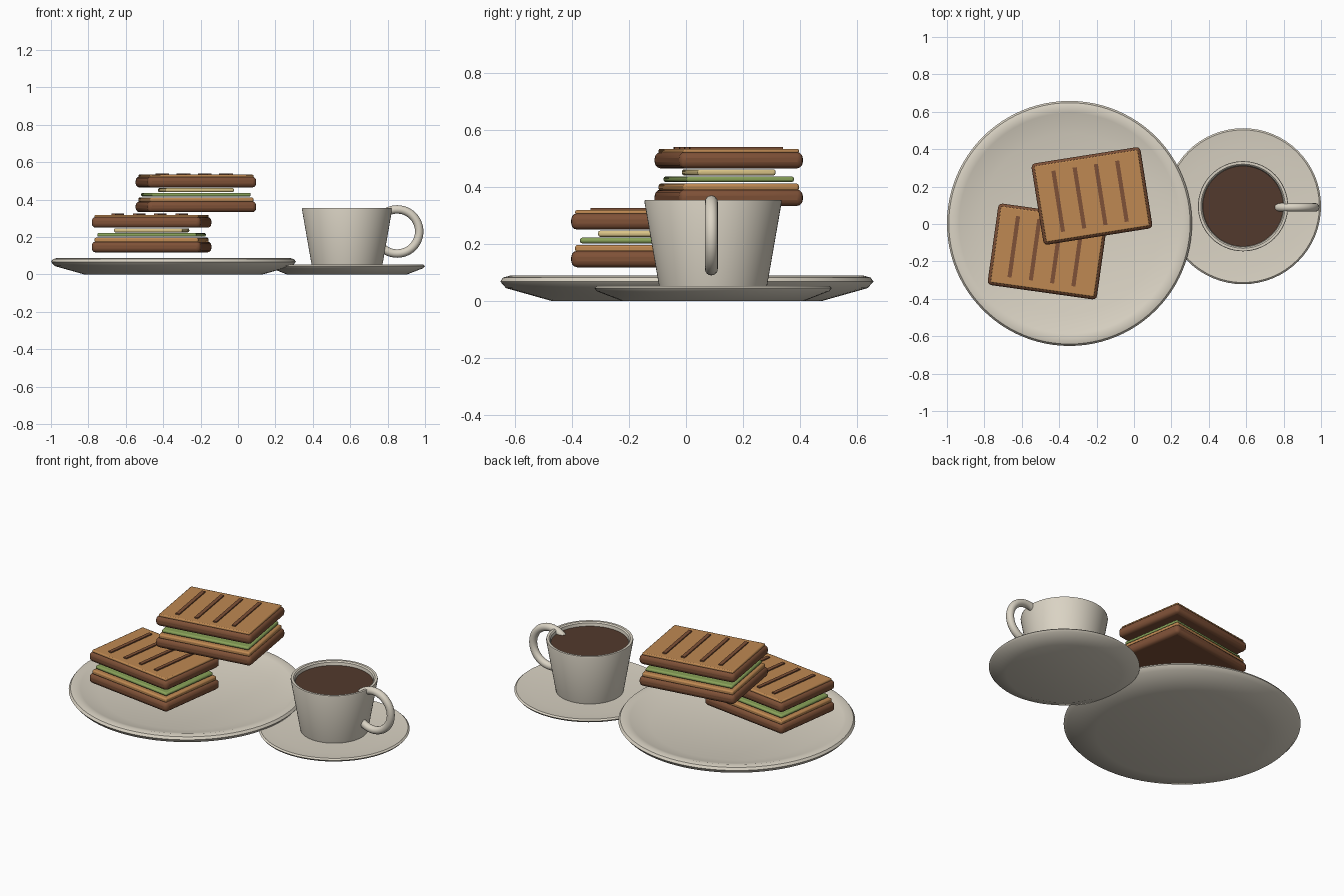
import bpy, bmesh, math

cube = bpy.data.objects.get("Cube")
if cube:
    bpy.data.objects.remove(cube)


def material(name, rgb):
    m = bpy.data.materials.new(name)
    m.use_nodes = True
    m.diffuse_color = (*rgb, 1)
    m.node_tree.nodes["Principled BSDF"].inputs["Base Color"].default_value = (*rgb, 1)
    return m


china = material("cream china", (0.70, 0.65, 0.55))
crust = material("brown crust", (0.21, 0.082, 0.038))
toast = material("golden toast", (0.52, 0.25, 0.085))
lettuce = material("lettuce green", (0.25, 0.36, 0.10))
cheese = material("pale cheese", (0.70, 0.55, 0.24))
coffee_mat = material("coffee brown", (0.085, 0.042, 0.026))


def smooth(obj, degrees=35):
    bpy.ops.object.select_all(action="DESELECT")
    bpy.context.view_layer.objects.active = obj
    obj.select_set(True)
    bpy.ops.object.shade_smooth_by_angle(angle=math.radians(degrees))


def lathe(name, profile, centre, mat, steps=64):
    """Spin a (radius, height) profile around a vertical axis."""
    bm = bmesh.new()
    verts = [bm.verts.new((r, 0, z)) for r, z in profile]
    edges = [bm.edges.new(pair) for pair in zip(verts, verts[1:])]
    bmesh.ops.spin(bm, geom=verts + edges, cent=(0, 0, 0), axis=(0, 0, 1),
                   angle=math.tau, steps=steps, use_merge=True)
    bmesh.ops.remove_doubles(bm, verts=bm.verts, dist=0.0001)
    bmesh.ops.recalc_face_normals(bm, faces=bm.faces)
    mesh = bpy.data.meshes.new(name)
    bm.to_mesh(mesh)
    bm.free()
    mesh.materials.append(mat)
    obj = bpy.data.objects.new(name, mesh)
    bpy.context.collection.objects.link(obj)
    obj.location = (*centre, 0)
    smooth(obj)
    return obj


def slab(name, size, z_low, z_high, mat, parent, radius, x=0, segments=3):
    """Rounded box lying flat, placed in the frame of its parent."""
    bm = bmesh.new()
    bmesh.ops.create_cube(bm, size=1)
    bmesh.ops.scale(bm, vec=(*size, z_high - z_low), verts=bm.verts)
    mesh = bpy.data.meshes.new(name)
    bm.to_mesh(mesh)
    bm.free()
    mesh.materials.append(mat)
    obj = bpy.data.objects.new(name, mesh)
    bpy.context.collection.objects.link(obj)
    obj.parent = parent
    obj.location = (x, 0, (z_low + z_high) / 2)
    if radius:
        bevel = obj.modifiers.new("rounded edges", "BEVEL")
        bevel.width = radius
        bevel.segments = segments
        smooth(obj)
    return obj


def sandwich(prefix, centre, z, degrees):
    """Two grilled slices with a filling between them."""
    base = bpy.data.objects.new(prefix + "_sandwich", None)
    bpy.context.collection.objects.link(base)
    base.location = (*centre, z)
    base.rotation_euler.z = math.radians(degrees)
    base.hide_render = True
    bread, face = (0.59, 0.44), (0.56, 0.412)
    slab(prefix + "_bottom_bread", bread, 0, 0.058, crust, base, 0.022)
    slab(prefix + "_bottom_toast", face, 0.053, 0.079, toast, base, 0.008, segments=2)
    slab(prefix + "_lettuce", (0.535, 0.382), 0.084, 0.104, lettuce, base, 0.008, segments=2)
    slab(prefix + "_cheese", (0.37, 0.277), 0.107, 0.129, cheese, base, 0.008, segments=2)
    slab(prefix + "_top_bread", bread, 0.132, 0.190, crust, base, 0.022)
    slab(prefix + "_top_toast", face, 0.185, 0.201, toast, base, 0.006, segments=2)
    for i in range(4):
        slab(f"{prefix}_grill_mark_{i + 1}", (0.022, 0.33), 0.199, 0.208,
             crust, base, 0, x=(i - 1.5) * 0.115 - 0.01)


# Dinner plate
lathe("plate", [(0, 0), (0.475, 0), (0.635, 0.045), (0.655, 0.068), (0.645, 0.082),
                (0.62, 0.089), (0.59, 0.082), (0.48, 0.05), (0, 0.05)], (-0.345, 0.003), china, 96)

# Saucer, cup and drink share one axis
cup_at = (0.583, 0.095)
lathe("saucer", [(0, 0), (0.32, 0), (0.408, 0.034), (0.417, 0.045), (0.408, 0.053),
                 (0.32, 0.044), (0, 0.04)], cup_at, china)
lathe("cup", [(0, 0.042), (0.187, 0.042), (0.19, 0.055), (0.241, 0.348), (0.239, 0.355),
              (0.225, 0.355), (0.218, 0.348), (0.17, 0.075), (0, 0.075)], cup_at, china)
lathe("coffee", [(0, 0.31), (0.213, 0.31), (0.216, 0.33), (0, 0.33)], cup_at, coffee_mat)

# Ring handle on the model's left of the cup
bpy.ops.mesh.primitive_torus_add(location=(0.851, cup_at[1] - 0.006, 0.23),
                                 rotation=(math.pi / 2, 0, 0), major_radius=0.118,
                                 minor_radius=0.0225, major_segments=48, minor_segments=16)
handle = bpy.context.object
handle.name = "cup_handle"
handle.data.materials.append(china)
smooth(handle, 60)

# Stacked sandwiches
sandwich("lower", (-0.462, -0.147), 0.118, -8)
sandwich("upper", (-0.225, 0.15), 0.333, 9)
